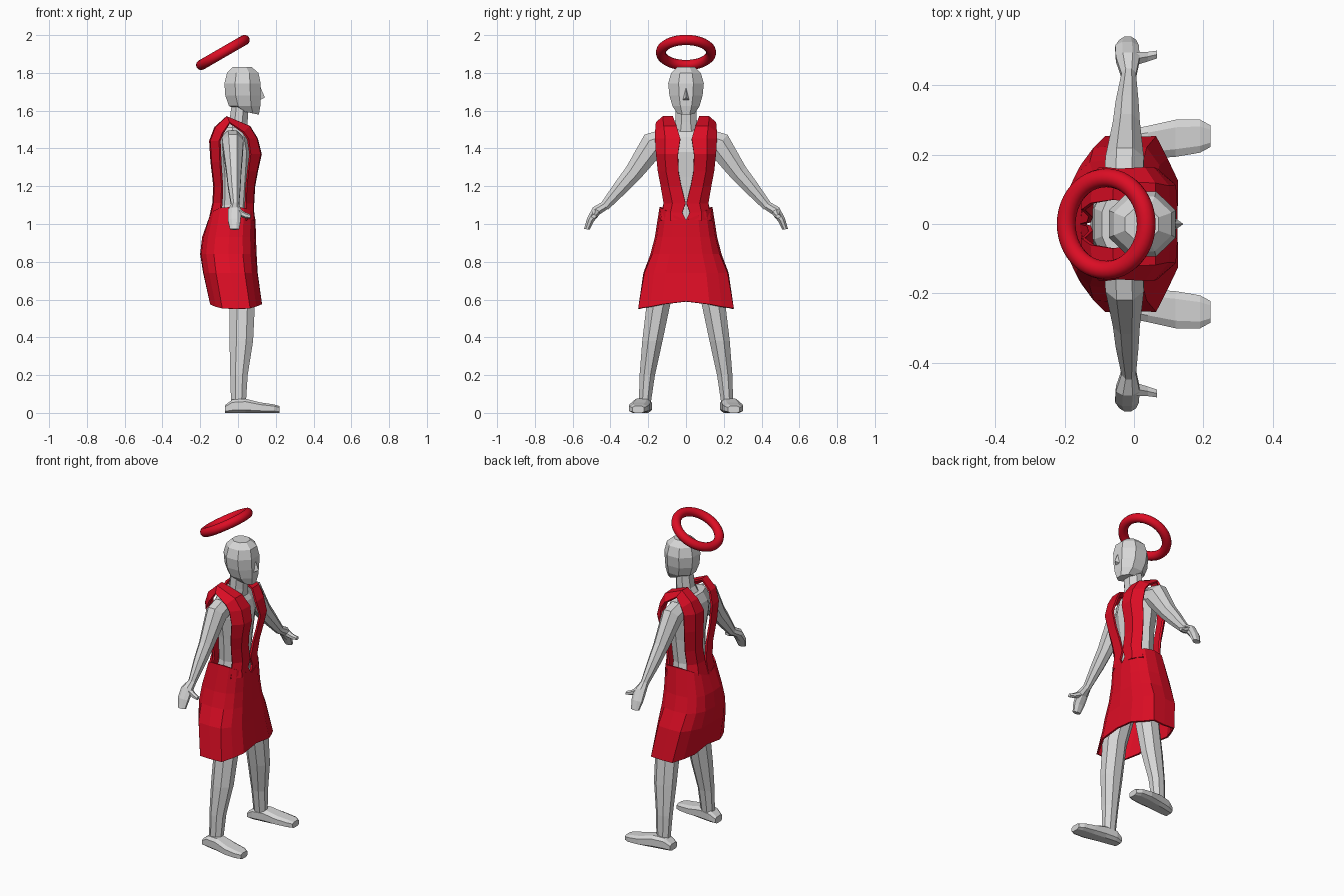
import bpy, bmesh, math
from mathutils import Vector as V

if "Cube" in bpy.data.objects:
    bpy.data.objects.remove(bpy.data.objects["Cube"])


def material(name, rgb):
    m = bpy.data.materials.new(name)
    m.diffuse_color = (*rgb, 1)
    m.use_nodes = True
    m.node_tree.nodes["Principled BSDF"].inputs["Base Color"].default_value = m.diffuse_color
    return m


GREY = material("pale_grey", (0.68, 0.68, 0.68))
RED = material("red", (0.72, 0.004, 0.018))


def finish(name, bm, mat, mirror=False, thick=0):
    bmesh.ops.recalc_face_normals(bm, faces=bm.faces)
    me = bpy.data.meshes.new(name)
    bm.to_mesh(me)
    bm.free()
    me.materials.append(mat)
    ob = bpy.data.objects.new(name, me)
    bpy.context.collection.objects.link(ob)
    if thick:
        s = ob.modifiers.new("thickness", "SOLIDIFY")
        s.thickness = thick
        s.offset = 0
    if mirror:
        m = ob.modifiers.new("mirror", "MIRROR")
        m.use_axis = (False, True, False)
        m.use_clip = False
        m.use_mirror_merge = False
    return ob


def loft(name, rings, mat, n=8, power=1.0, mirror=False):
    """Skin closed rings given as (centre, half axis u, half axis v)."""
    bm = bmesh.new()
    rows = []
    for c, u, v in rings:
        row = []
        for i in range(n):
            a = math.tau * (i + 0.5) / n
            p, q = math.cos(a), math.sin(a)
            p = math.copysign(abs(p) ** power, p)
            q = math.copysign(abs(q) ** power, q)
            row.append(bm.verts.new(V(c) + V(u) * p + V(v) * q))
        rows.append(row)
    for r, s in zip(rows, rows[1:]):
        for i in range(n):
            j = (i + 1) % n
            bm.faces.new((r[i], r[j], s[j], s[i]))
    bm.faces.new(rows[0])
    bm.faces.new(rows[-1])
    return finish(name, bm, mat, mirror)


def level(z, x0, x1, hy, y=0, tilt=0):
    """Horizontal ring spanning x0..x1 and y-hy..y+hy, front edge raised by tilt."""
    return (((x0 + x1) / 2, y, z), ((x1 - x0) / 2, 0, tilt), (0, hy, 0))


# head, neck and torso
loft("head", [level(1.59, 0.0, 0.115, 0.05, tilt=-0.012),
              level(1.625, -0.055, 0.125, 0.078),
              level(1.68, -0.075, 0.128, 0.095),
              level(1.745, -0.08, 0.128, 0.102),
              level(1.80, -0.065, 0.115, 0.085),
              level(1.832, -0.03, 0.075, 0.05)], GREY)
loft("neck", [level(1.49, -0.085, 0.055, 0.075), level(1.54, -0.05, 0.055, 0.062),
              level(1.65, -0.035, 0.06, 0.058)], GREY)
loft("torso", [level(0.80, -0.13, 0.06, 0.14), level(0.95, -0.13, 0.06, 0.13),
               level(1.10, -0.105, 0.062, 0.105), level(1.25, -0.105, 0.075, 0.12),
               level(1.38, -0.125, 0.09, 0.138), level(1.46, -0.12, 0.07, 0.145),
               level(1.51, -0.095, 0.035, 0.115)], GREY, n=10)

# nose wedge
bm = bmesh.new()
pts = [bm.verts.new(p) for p in ((0.115, 0, 1.735), (0.115, 0.02, 1.655),
                                 (0.115, -0.02, 1.655), (0.142, 0, 1.67))]
for f in ((0, 1, 3), (0, 3, 2), (1, 2, 3), (0, 2, 1)):
    bm.faces.new([pts[i] for i in f])
finish("nose", bm, GREY)


# arms: y, z, x centre, half depth in x, half thickness across the arm
def arm_ring(y, z, x, hx, ht, ang):
    a = math.radians(ang)
    return ((x, y, z), (hx, 0, 0), (0, ht * math.cos(a), ht * math.sin(a)))


loft("arm", [arm_ring(0.11, 1.44, -0.03, 0.06, 0.07, 60),
             arm_ring(0.175, 1.42, -0.027, 0.06, 0.075, 50),
             arm_ring(0.28, 1.27, -0.022, 0.042, 0.052, 40),
             arm_ring(0.34, 1.20, -0.02, 0.036, 0.044, 40),
             arm_ring(0.43, 1.095, -0.015, 0.022, 0.028, 45)], GREY, mirror=True)
loft("hand", [arm_ring(0.425, 1.10, -0.015, 0.022, 0.026, 45),
              arm_ring(0.475, 1.07, -0.018, 0.037, 0.028, 45),
              arm_ring(0.507, 1.02, -0.02, 0.037, 0.021, 25),
              arm_ring(0.525, 0.972, -0.018, 0.026, 0.016, 10)], GREY, mirror=True)
loft("thumb", [((0.0, 0.475, 1.065), (0, 0.022, 0), (0, 0, 0.022)),
               ((0.04, 0.482, 1.045), (0, 0.016, 0), (0, 0, 0.016)),
               ((0.066, 0.488, 1.04), (0, 0.013, 0), (0, 0, 0.011))],
     GREY, n=6, mirror=True)

# legs and feet
loft("leg", [level(0.05, -0.04, 0.045, 0.034, 0.218), level(0.20, -0.045, 0.055, 0.044, 0.205),
             level(0.38, -0.05, 0.085, 0.058, 0.178), level(0.58, -0.05, 0.095, 0.068, 0.145),
             level(0.88, -0.10, 0.075, 0.075, 0.085)], GREY, mirror=True)


def foot_ring(x, y, hy, h):
    return ((x, y, h / 2), (0, hy, 0), (0, 0, h / 2 / 0.954))


loft("foot", [foot_ring(-0.07, 0.222, 0.035, 0.04), foot_ring(-0.03, 0.225, 0.046, 0.07),
              foot_ring(0.04, 0.235, 0.05, 0.075), foot_ring(0.12, 0.247, 0.056, 0.055),
              foot_ring(0.19, 0.253, 0.05, 0.045), foot_ring(0.22, 0.253, 0.033, 0.036)],
     GREY, power=0.6, mirror=True)

# skirt: open boxy rings with pleats that deepen and a hem that drops at the sides
# each row: height, back x, front x, half width, pleat depth, side lift
bm = bmesh.new()
rows, N = [], 16
for z, x0, x1, hy, pleat, lift in ((1.02, -0.15, 0.088, 0.135, 0, 0.07),
                                   (0.93, -0.185, 0.09, 0.16, 0, 0),
                                   (0.84, -0.197, 0.095, 0.185, 0.01, 0),
                                   (0.74, -0.185, 0.105, 0.23, 0.04, 0),
                                   (0.59, -0.15, 0.13, 0.265, 0.07, -0.04)):
    row = []
    for i in range(N):
        a = math.tau * i / N
        c, s = math.cos(a), math.sin(a)
        k = 1 - pleat * (i % 2 == 0)
        x = (x0 + x1) / 2 + (x1 - x0) / 2 * k * math.copysign(abs(c) ** 0.7, c)
        y = hy * k * math.copysign(abs(s) ** 0.8, s)
        row.append(bm.verts.new((x, y, z + lift * abs(s))))
    rows.append(row)
for r, t in zip(rows, rows[1:]):
    for i in range(N):
        j = (i + 1) % N
        bm.faces.new((r[i], r[j], t[j], t[i]))
finish("skirt", bm, RED, thick=0.01)

# bodice strap, front waist over the shoulder to back waist: x, z, inner y, outer y
path = ((0.085, 1.02, 0.0, 0.135), (0.08, 1.06, 0.02, 0.12), (0.08, 1.11, 0.002, 0.115),
        (0.085, 1.20, 0.025, 0.13), (0.10, 1.28, 0.04, 0.145), (0.12, 1.37, 0.042, 0.155),
        (0.10, 1.45, 0.03, 0.16), (0.06, 1.515, 0.05, 0.16), (-0.06, 1.565, 0.07, 0.155),
        (-0.12, 1.51, 0.06, 0.16), (-0.147, 1.44, 0.04, 0.16), (-0.14, 1.33, 0.035, 0.15),
        (-0.125, 1.20, 0.02, 0.13), (-0.13, 1.11, 0.005, 0.115), (-0.15, 1.02, 0.0, 0.135))
bm = bmesh.new()
rows = []
for x, z, yi, yo in path:
    drop = 0.03 if z > 1.5 else 0
    rows.append([bm.verts.new((x, yi, z)),
                 bm.verts.new((x * 0.96, yi + (yo - yi) * 0.6, z)),
                 bm.verts.new((-0.02 + (x + 0.02) * 0.6, yo, z - drop))])
for r, t in zip(rows, rows[1:]):
    for i in range(2):
        bm.faces.new((r[i], r[i + 1], t[i + 1], t[i]))
finish("bodice_strap", bm, RED, mirror=True, thick=0.012)

# ring floating above the head
bpy.ops.mesh.primitive_torus_add(location=(-0.08, 0, 1.908), rotation=(0, math.radians(-30), 0),
                                 major_radius=0.133, minor_radius=0.027,
                                 major_segments=48, minor_segments=12)
halo = bpy.context.object
halo.name = "halo"
halo.data.materials.append(RED)
bpy.ops.object.shade_smooth()
